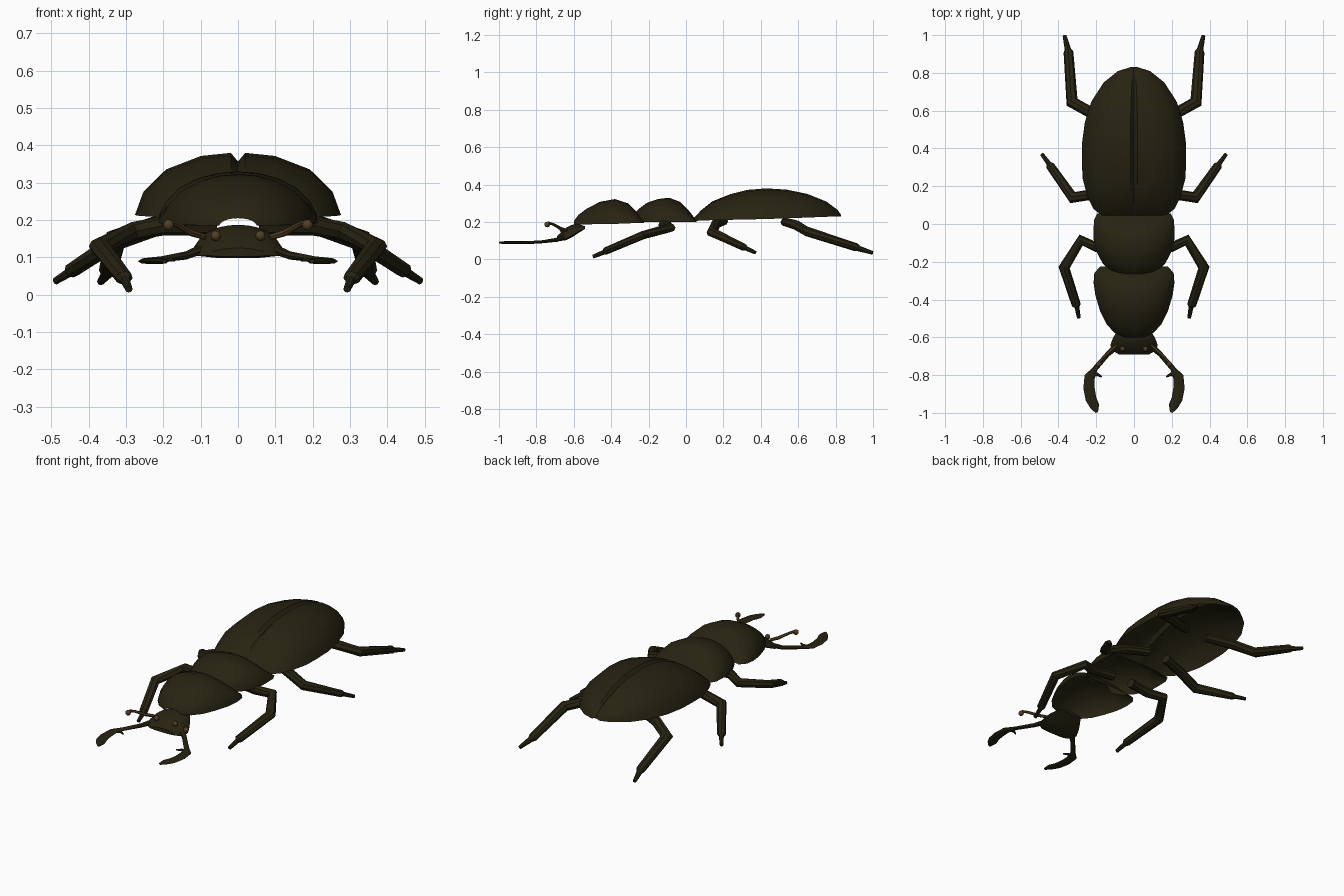
import bpy, bmesh, math
from mathutils import Vector


def material(name, rgb):
    m = bpy.data.materials.new(name)
    m.diffuse_color = (*rgb, 1)
    return m


SHELL = material("dark olive shell", (0.020, 0.017, 0.006))
BROWN = material("antenna brown", (0.085, 0.05, 0.018))


def finish(name, bm, mat, mirror=False, angle=35):
    me = bpy.data.meshes.new(name)
    bm.to_mesh(me)
    bm.free()
    ob = bpy.data.objects.new(name, me)
    bpy.context.collection.objects.link(ob)
    me.materials.append(mat)
    if mirror:
        ob.modifiers.new("mirror", 'MIRROR')
    bpy.ops.object.select_all(action='DESELECT')
    ob.select_set(True)
    bpy.context.view_layer.objects.active = ob
    bpy.ops.object.shade_smooth_by_angle(angle=math.radians(angle))
    return ob


def dome(name, rows, section, closed=False):
    """Shell lofted along y; rows hold y, half width, top z, rim z."""
    bm = bmesh.new()
    full = [(-x, z) for x, z in reversed(section[1:])] + section
    if closed:
        full += [(0.5, -0.15), (-0.5, -0.15)]
    rings = [[bm.verts.new((w * x, y, base + (top - base) * z)) for x, z in full]
             for y, w, top, base in rows]
    n = len(full)
    for a, b in zip(rings, rings[1:]):
        for i in range(n if closed else n - 1):
            j = (i + 1) % n
            bm.faces.new((a[i], a[j], b[j], b[i]))
    if closed:
        bm.faces.new(rings[0][::-1])
        bm.faces.new(rings[-1])
        bmesh.ops.recalc_face_normals(bm, faces=bm.faces)
    return finish(name, bm, SHELL)


def limb(name, path, mat, sides=8):
    """Tapered tube; path holds x, y, z, sideways radius, vertical radius."""
    bm = bmesh.new()
    pts = [Vector(p[:3]) for p in path]
    rings = []
    for i, p in enumerate(path):
        t = Vector()
        if i > 0:
            t += (pts[i] - pts[i - 1]).normalized()
        if i < len(pts) - 1:
            t += (pts[i + 1] - pts[i]).normalized()
        t.normalize()
        side = t.cross(Vector((0, 0, 1))).normalized()
        up = side.cross(t)
        rings.append([bm.verts.new(pts[i] + side * p[3] * math.cos(k * math.tau / sides)
                                   + up * p[4] * math.sin(k * math.tau / sides))
                      for k in range(sides)])
    for a, b in zip(rings, rings[1:]):
        for i in range(sides):
            j = (i + 1) % sides
            bm.faces.new((a[i], a[j], b[j], b[i]))
    bm.faces.new(rings[0][::-1])
    bm.faces.new(rings[-1])
    bmesh.ops.recalc_face_normals(bm, faces=bm.faces)
    return finish(name, bm, mat, mirror=True)


def ball(name, loc, r, mat):
    bm = bmesh.new()
    bmesh.ops.create_uvsphere(bm, u_segments=10, v_segments=6, radius=r)
    bmesh.ops.translate(bm, verts=bm.verts, vec=loc)
    return finish(name, bm, mat, mirror=True)


round_section = [(0, 1), (0.25, 0.97), (0.5, 0.86), (0.74, 0.66), (0.9, 0.4), (0.98, 0.16), (1, 0)]
wing_section = [(0, 0.86), (0.07, 1), (0.36, 0.95), (0.7, 0.73), (0.92, 0.37), (1, 0)]

# Wing cases with a crease down the middle
dome("wing_cases", [
    (0.045, 0.17, 0.225, 0.205), (0.08, 0.215, 0.262, 0.208), (0.14, 0.245, 0.31, 0.21),
    (0.24, 0.272, 0.35, 0.212), (0.33, 0.276, 0.372, 0.214), (0.43, 0.275, 0.38, 0.216),
    (0.54, 0.26, 0.373, 0.22), (0.65, 0.225, 0.35, 0.224), (0.75, 0.16, 0.31, 0.228),
    (0.81, 0.085, 0.265, 0.23), (0.83, 0.02, 0.237, 0.23)], wing_section)

# Middle and front body shields
dome("middle_shield", [
    (-0.275, 0.06, 0.245, 0.2), (-0.255, 0.115, 0.268, 0.2), (-0.21, 0.165, 0.302, 0.2),
    (-0.15, 0.197, 0.323, 0.2), (-0.09, 0.213, 0.33, 0.2), (-0.03, 0.214, 0.307, 0.2),
    (0.02, 0.212, 0.255, 0.2), (0.055, 0.195, 0.21, 0.2)], round_section)
dome("front_shield", [
    (-0.6, 0.05, 0.205, 0.185), (-0.575, 0.105, 0.238, 0.186), (-0.53, 0.145, 0.272, 0.187),
    (-0.46, 0.18, 0.308, 0.19), (-0.38, 0.204, 0.323, 0.19), (-0.31, 0.214, 0.3, 0.193),
    (-0.26, 0.21, 0.25, 0.195), (-0.225, 0.18, 0.205, 0.195)], round_section)

# Head
dome("head", [
    (-0.69, 0.08, 0.125, 0.105), (-0.67, 0.118, 0.145, 0.105), (-0.64, 0.125, 0.17, 0.112),
    (-0.605, 0.112, 0.187, 0.13), (-0.57, 0.092, 0.187, 0.15), (-0.54, 0.07, 0.178, 0.165)],
    round_section, closed=True)
ball("eye", (0.06, -0.662, 0.158), 0.014, BROWN)

# Jaws with a hooked tooth
limb("jaw", [
    (0.09, -0.645, 0.125, 0.018, 0.014), (0.14, -0.69, 0.105, 0.013, 0.011),
    (0.205, -0.765, 0.095, 0.014, 0.008), (0.235, -0.81, 0.092, 0.028, 0.008),
    (0.238, -0.87, 0.09, 0.03, 0.008), (0.228, -0.925, 0.09, 0.029, 0.008),
    (0.208, -0.965, 0.09, 0.025, 0.008), (0.197, -0.998, 0.09, 0.007, 0.005)], SHELL)
limb("jaw_tooth", [
    (0.235, -0.805, 0.093, 0.014, 0.007), (0.195, -0.795, 0.093, 0.01, 0.006),
    (0.17, -0.81, 0.093, 0.004, 0.004)], SHELL, sides=6)

# Antennae
limb("antenna", [
    (0.09, -0.64, 0.155, 0.008, 0.008), (0.125, -0.67, 0.165, 0.009, 0.009),
    (0.165, -0.71, 0.188, 0.007, 0.007), (0.186, -0.735, 0.195, 0.008, 0.008)], BROWN, sides=6)
ball("antenna_club", (0.186, -0.742, 0.187), 0.015, BROWN)

# Legs: hip, knee, shin and foot
limb("front_leg", [
    (0.06, -0.1, 0.185, 0.026, 0.026), (0.2, -0.122, 0.185, 0.026, 0.026),
    (0.28, -0.085, 0.17, 0.03, 0.025), (0.37, -0.23, 0.13, 0.03, 0.022),
    (0.305, -0.43, 0.045, 0.024, 0.02), (0.302, -0.44, 0.038, 0.013, 0.013),
    (0.292, -0.497, 0.015, 0.01, 0.01)], SHELL)
limb("middle_leg", [
    (0.06, 0.2, 0.205, 0.026, 0.024), (0.2, 0.16, 0.19, 0.028, 0.026),
    (0.325, 0.14, 0.145, 0.032, 0.026), (0.445, 0.31, 0.065, 0.023, 0.02),
    (0.451, 0.32, 0.06, 0.013, 0.013), (0.488, 0.37, 0.037, 0.01, 0.01)], SHELL)
limb("rear_leg", [
    (0.07, 0.53, 0.2, 0.026, 0.024), (0.22, 0.585, 0.185, 0.03, 0.026),
    (0.328, 0.645, 0.15, 0.034, 0.026), (0.347, 0.91, 0.065, 0.026, 0.022),
    (0.35, 0.925, 0.058, 0.017, 0.015), (0.368, 0.998, 0.035, 0.01, 0.01)], SHELL)
